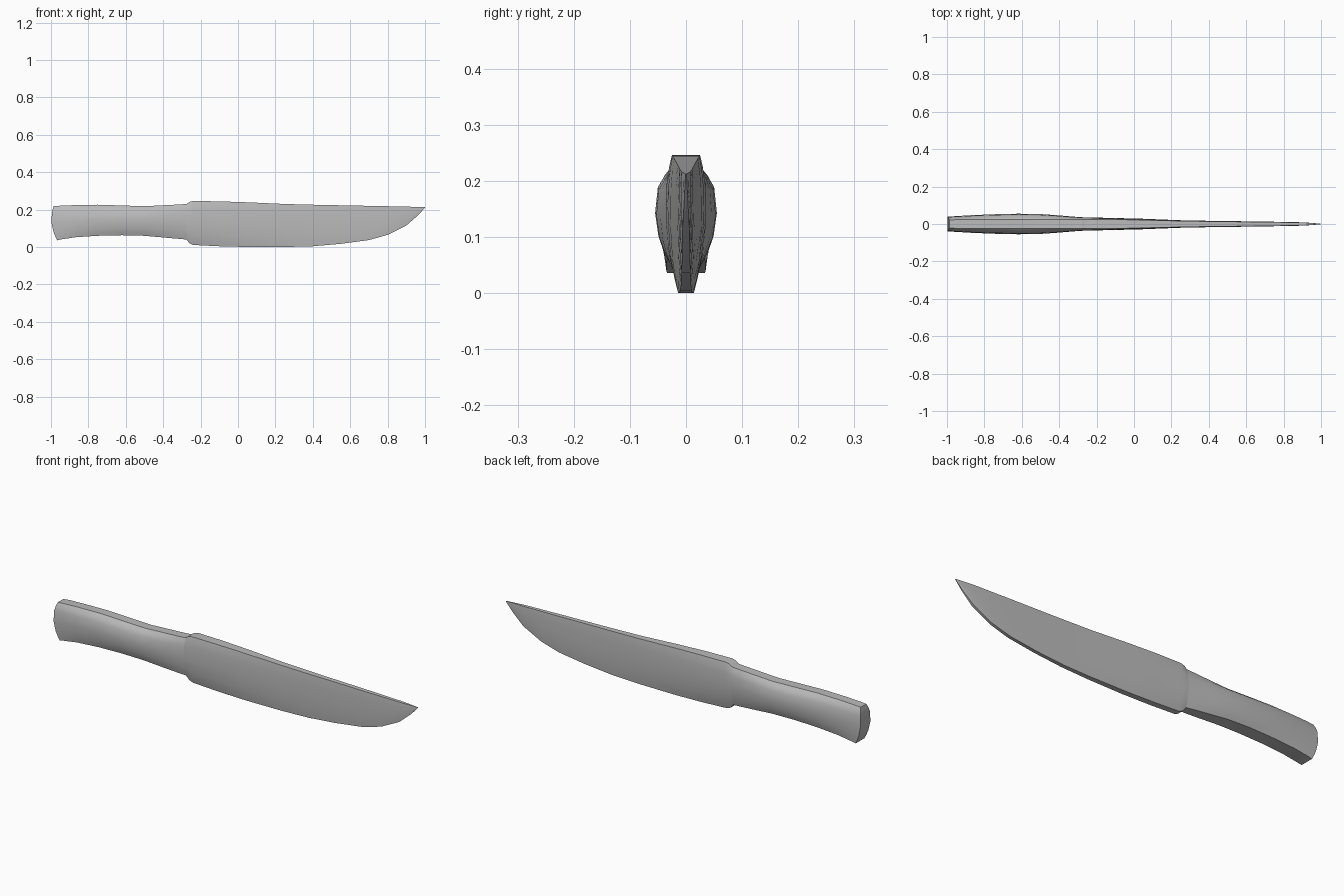
import bpy, bmesh, math

cube = bpy.data.objects.get("Cube")
if cube:
    bpy.data.objects.remove(cube)

grey = bpy.data.materials.new("plain_grey")
grey.use_nodes = True
COL = (0.5, 0.5, 0.5, 1)
grey.diffuse_color = COL
grey.node_tree.nodes["Principled BSDF"].inputs["Base Color"].default_value = COL

# Station: x, top z, bottom z, half-widths at spine, middle and underside
HANDLE = [
    (-1.00, .218, .036, .022, .040, .034),
    (-.95, .221, .040, .023, .042, .035),
    (-.87, .224, .052, .023, .047, .035),
    (-.75, .226, .060, .023, .052, .034),
    (-.62, .222, .063, .023, .055, .034),
    (-.50, .218, .060, .023, .053, .032),
    (-.40, .223, .051, .023, .046, .028),
    (-.32, .227, .044, .023, .039, .024),
    (-.275, .230, .040, .023, .036, .020),
]
BLADE = [
    HANDLE[-1],
    (-.26, .241, .020, .025, .036, .016),
    (-.24, .246, .011, .025, .035, .015),
    (-.10, .244, .004, .024, .032, .015),
    (.05, .239, .000, .021, .028, .014),
    (.25, .230, .000, .016, .020, .012),
    (.40, .226, .004, .014, .017, .010),
    (.55, .223, .017, .012, .015, .009),
    (.70, .220, .037, .011, .013, .008),
    (.80, .218, .065, .009, .011, .007),
    (.90, .216, .115, .008, .009, .006),
    (.96, .214, .167, .004, .005, .003),
    (1.00, .213, .210, .001, .001, .001),
]


def section(x, top, bot, t, m, b):
    """Mirrored lens with a flat spine and a flat underside."""
    side = [(t, 1), (t + (m - t) * .5, .91), (t + (m - t) * .85, .79), (m, .5),
            (b + (m - b) * .72, .24), (b + (m - b) * .35, .1), (b, 0)]
    loop = side + [(-y, f) for y, f in reversed(side)]
    pts = []
    for y, f in loop:
        # The butt bulges backwards around its middle
        dx = .07 * (f - .55) ** 2 + (.012 * (1 - f) ** 2) if x == -1 else 0
        pts.append((x + dx, y, bot + (top - bot) * f))
    return pts


def loft(name, stations, cap_start, cap_end):
    bm = bmesh.new()
    rings = [[bm.verts.new(p) for p in section(*s)] for s in stations]
    n = len(rings[0])
    for a, b in zip(rings, rings[1:]):
        for i in range(n):
            j = (i + 1) % n
            bm.faces.new((a[i], a[j], b[j], b[i]))
    # Caps are strips joining the two mirrored halves
    for ring, wanted in ((rings[0], cap_start), (rings[-1], cap_end)):
        if wanted:
            for i in range(n // 2 - 1):
                bm.faces.new((ring[i], ring[i + 1], ring[n - 2 - i], ring[n - 1 - i]))
    bmesh.ops.recalc_face_normals(bm, faces=bm.faces)
    # Outward check on the spine strip
    spine = max(bm.faces, key=lambda f: f.normal.z * f.calc_area() + f.calc_center_median().z)
    if spine.normal.z < 0:
        bmesh.ops.reverse_faces(bm, faces=bm.faces)
    me = bpy.data.meshes.new(name)
    bm.to_mesh(me)
    bm.free()
    me.materials.append(grey)
    ob = bpy.data.objects.new(name, me)
    bpy.context.collection.objects.link(ob)
    bpy.ops.object.select_all(action='DESELECT')
    ob.select_set(True)
    bpy.context.view_layer.objects.active = ob
    bpy.ops.object.shade_smooth_by_angle(angle=math.radians(35))


loft("handle", HANDLE, True, False)
loft("blade", BLADE, False, True)
